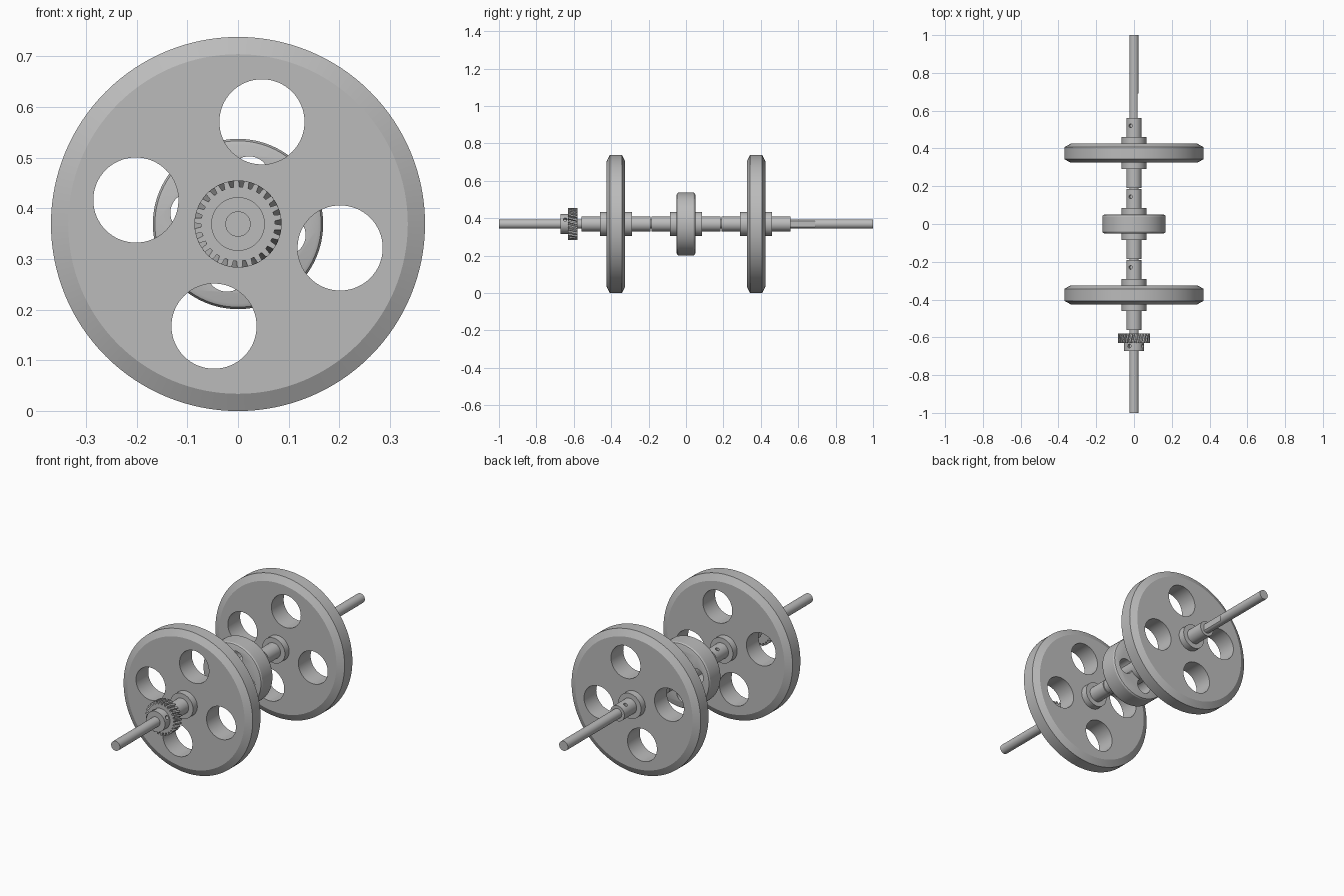
import bpy, bmesh, math
from mathutils import Vector, Matrix

if "Cube" in bpy.data.objects:
    bpy.data.objects.remove(bpy.data.objects["Cube"])

CZ = 0.369                      # axle height
TILT = math.radians(13.2)       # rotation of the hole pattern
SCREW = math.radians(118)       # direction of the set screw holes

steel = bpy.data.materials.new("grey_steel")
steel.use_nodes = True
steel.diffuse_color = (0.5, 0.5, 0.5, 1)
steel.node_tree.nodes["Principled BSDF"].inputs["Base Color"].default_value = (0.5, 0.5, 0.5, 1)


def finish(name, bm, y):
    bmesh.ops.recalc_face_normals(bm, faces=bm.faces)
    mesh = bpy.data.meshes.new(name)
    bm.to_mesh(mesh)
    bm.free()
    mesh.materials.append(steel)
    ob = bpy.data.objects.new(name, mesh)
    ob.location = (0, y, CZ)
    bpy.context.collection.objects.link(ob)
    return ob


def lathe(name, profile, y, n=96):
    """Turn (radius, y) points around the axle; the ends are capped."""
    bm = bmesh.new()
    rings = [[bm.verts.new((r * math.cos(2 * math.pi * i / n), h, r * math.sin(2 * math.pi * i / n)))
              for i in range(n)] for r, h in profile]
    for a, b in zip(rings, rings[1:]):
        for i in range(n):
            j = (i + 1) % n
            bm.faces.new((a[i], a[j], b[j], b[i]))
    bm.faces.new(rings[0])
    bm.faces.new(rings[-1])
    return finish(name, bm, y)


def rod(bm, centre, axis, radius, length, n=48):
    turn = Vector((0, 0, 1)).rotation_difference(Vector(axis)).to_matrix().to_4x4()
    bmesh.ops.create_cone(bm, cap_ends=True, segments=n, radius1=radius, radius2=radius,
                          depth=length, matrix=Matrix.Translation(centre) @ turn)


def cut(ob, build):
    """Subtract the solids that build() adds to a bmesh."""
    bm = bmesh.new()
    build(bm)
    tool = finish(ob.name + "_cutter", bm, ob.location.y)
    mod = ob.modifiers.new("cut", 'BOOLEAN')
    mod.operation, mod.solver, mod.object = 'DIFFERENCE', 'EXACT', tool
    bpy.context.view_layer.objects.active = ob
    bpy.ops.object.modifier_apply(modifier=mod.name)
    bpy.data.objects.remove(tool)


def smooth(ob, angle=25):
    bpy.ops.object.select_all(action='DESELECT')
    ob.select_set(True)
    bpy.context.view_layer.objects.active = ob
    bpy.ops.object.shade_smooth_by_angle(angle=math.radians(angle))


def polar(r, a, y=0):
    return Vector((r * math.cos(a), y, r * math.sin(a)))


def quarter_holes(dist, radius, start, y=0, length=0.3, n=48):
    def build(bm):
        for k in range(4):
            rod(bm, polar(dist, start + k * math.pi / 2, y), (0, 1, 0), radius, length, n)
    return build


def hub(name, y):
    """Sleeve with a central flange and one set screw hole."""
    ob = lathe(name, [(0.04, -0.185), (0.04, -0.085), (0.065, -0.085),
                      (0.065, 0.085), (0.04, 0.085), (0.04, 0.185)], y, 64)
    cut(ob, lambda bm: rod(bm, polar(0.04, SCREW, 0.145), polar(1, SCREW), 0.01, 0.03, 20))
    smooth(ob)


# Two chamfered wheels with four round openings
for name, y in (("front_wheel", -0.375), ("rear_wheel", 0.375)):
    wheel = lathe(name, [(0.335, -0.05), (0.369, -0.032), (0.369, 0.032), (0.335, 0.05)], y, 128)
    cut(wheel, quarter_holes(0.207, 0.084, math.pi / 2 - TILT, n=64))
    smooth(wheel)
    hub(name + "_hub", y)

# Central drum
drum = lathe("centre_drum", [(0.157, -0.05), (0.164, -0.047), (0.168, -0.04),
                             (0.168, 0.04), (0.164, 0.047), (0.157, 0.05)], 0)
cut(drum, quarter_holes(0.096, 0.04, math.pi / 2 - TILT))
smooth(drum)
hub("centre_hub", 0)

# Axle with a flat near the rear hub
axle = lathe("axle", [(0.025, -1), (0.025, 1)], 0, 48)


def flat(bm):
    bmesh.ops.create_cube(bm, size=1, matrix=Matrix.Translation((0.038, 0.62, 0))
                          @ Matrix.Diagonal((0.04, 0.14, 0.1, 1)))


cut(axle, flat)
smooth(axle)

# Helical gear: a toothed outline swept and twisted along the axle
TEETH, LAYERS, TWIST = 26, 6, math.radians(9)
outline = [(0.073, 0.0), (0.073, 0.35), (0.086, 0.45), (0.086, 0.9)]
bm = bmesh.new()
rings = []
for s in range(LAYERS + 1):
    t = s / LAYERS
    rings.append([bm.verts.new(polar(r, 2 * math.pi * (k + f) / TEETH - TWIST * t, -0.025 + 0.05 * t))
                  for k in range(TEETH) for r, f in outline])
count = len(rings[0])
for a, b in zip(rings, rings[1:]):
    for i in range(count):
        j = (i + 1) % count
        bm.faces.new((a[i], a[j], b[j], b[i]))
bm.faces.new(rings[0])
bm.faces.new(rings[-1])
gear = finish("drive_gear", bm, -0.606)
smooth(gear)

# Gear boss with two set screw holes at right angles
boss = lathe("gear_boss", [(0.053, -0.022), (0.053, 0.022)], -0.65, 64)


def boss_holes(bm):
    for a in (SCREW, SCREW - math.pi / 2):
        rod(bm, polar(0.053, a, 0.004), polar(1, a), 0.01, 0.04, 20)


cut(boss, boss_holes)
smooth(boss)
